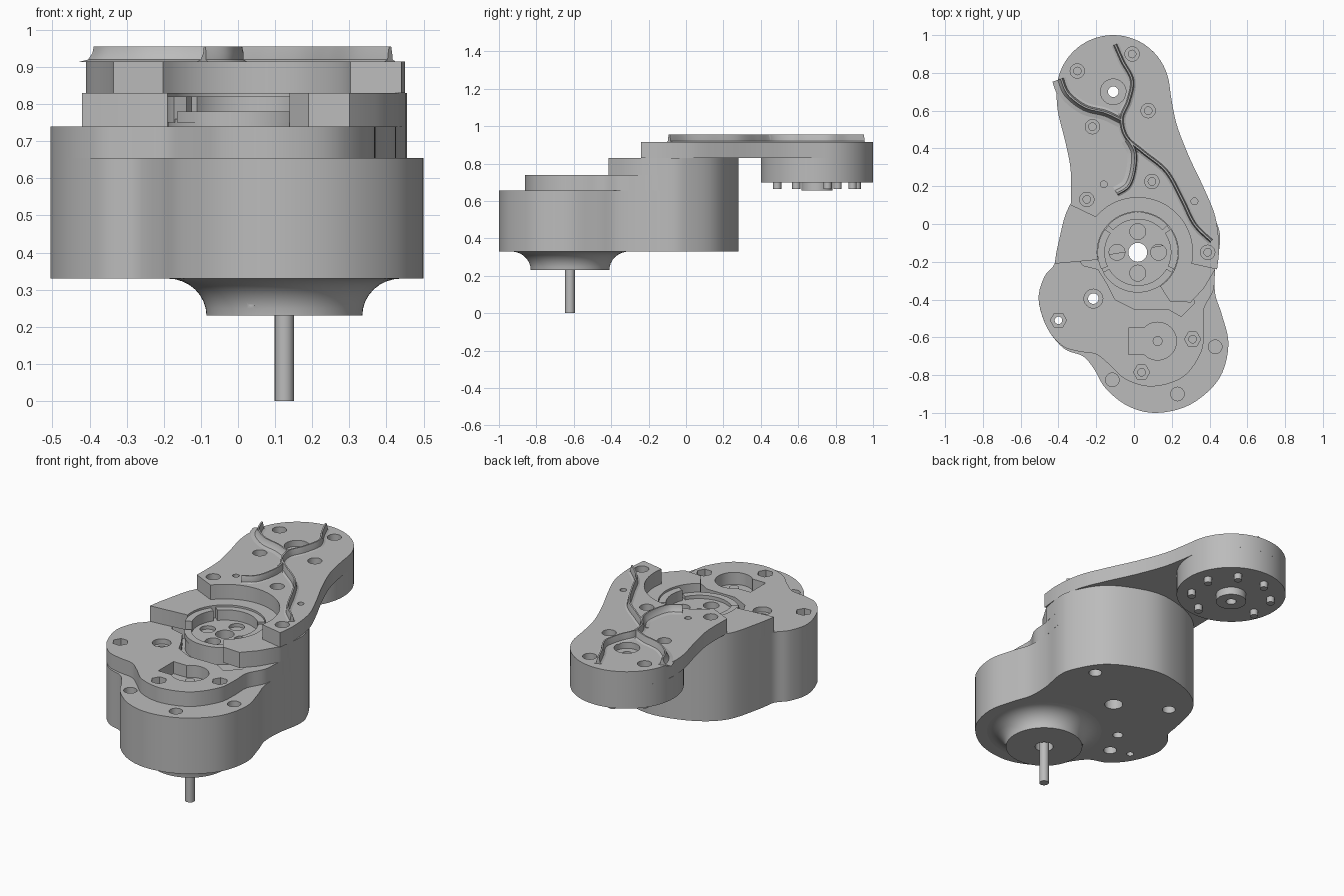
import bpy, bmesh, math
from mathutils import Vector

cube = bpy.data.objects.get("Cube")
if cube:
    bpy.data.objects.remove(cube, do_unlink=True)

grey = bpy.data.materials.new("machined_grey")
grey.use_nodes = True
grey.diffuse_color = (0.5, 0.5, 0.5, 1)
grey.node_tree.nodes["Principled BSDF"].inputs["Base Color"].default_value = (0.5, 0.5, 0.5, 1)

HUB = (0.02, -0.15)
MOTOR = (0.125, -0.62)
FOOT = (-0.11, 0.7)


def finish(name, bm):
    bmesh.ops.recalc_face_normals(bm, faces=bm.faces)
    mesh = bpy.data.meshes.new(name)
    bm.to_mesh(mesh)
    bm.free()
    mesh.materials.append(grey)
    ob = bpy.data.objects.new(name, mesh)
    bpy.context.scene.collection.objects.link(ob)
    return ob


def activate(ob):
    bpy.ops.object.select_all(action='DESELECT')
    ob.select_set(True)
    bpy.context.view_layer.objects.active = ob


def smooth(ob):
    activate(ob)
    bpy.ops.object.shade_smooth_by_angle(angle=math.radians(30))


def spline(pts, closed=True, steps=5):
    """Catmull-Rom curve through 2D points."""
    p = [Vector(q) for q in pts]
    n = len(p)
    get = (lambda i: p[i % n]) if closed else (lambda i: p[max(0, min(n - 1, i))])
    out = []
    for i in range(n if closed else n - 1):
        a, b, c, d = get(i - 1), get(i), get(i + 1), get(i + 2)
        for k in range(steps):
            t = k / steps
            out.append(0.5 * (2 * b + (c - a) * t + (2 * a - 5 * b + 4 * c - d) * t**2
                              + (3 * b - a - 3 * c + d) * t**3))
    return out if closed else out + [p[-1]]


def arc(c, r, start, end, n):
    return [(c[0] + r * math.cos(math.radians(start + (end - start) * i / n)),
             c[1] + r * math.sin(math.radians(start + (end - start) * i / n))) for i in range(n + 1)]


def prism(name, pts, z0, z1):
    bm = bmesh.new()
    low = [bm.verts.new((p[0], p[1], z0)) for p in pts]
    high = [bm.verts.new((p[0], p[1], z1)) for p in pts]
    bm.faces.new(low)
    bm.faces.new(high)
    for i in range(len(pts)):
        j = (i + 1) % len(pts)
        bm.faces.new((low[i], low[j], high[j], high[i]))
    return finish(name, bm)


def cyl(name, c, r, z0, z1, n=32):
    return prism(name, arc(c, r, 0, 360, n)[:-1], z0, z1)


def lathe(name, c, profile, n=64):
    """Revolve (radius, height) points about a vertical axis, closing the loop."""
    bm = bmesh.new()
    rings = [[bm.verts.new((x, y, z)) for x, y in arc(c, r, 0, 360, n)[:-1]] for r, z in profile]
    for a, b in zip(rings, rings[1:] + rings[:1]):
        for i in range(n):
            j = (i + 1) % n
            bm.faces.new((a[i], a[j], b[j], b[i]))
    return finish(name, bm)


def cut(ob, cutter):
    mod = ob.modifiers.new("cut", 'BOOLEAN')
    mod.operation = 'DIFFERENCE'
    mod.solver = 'EXACT'
    mod.object = cutter
    activate(ob)
    bpy.ops.object.modifier_apply(modifier="cut")
    bpy.data.objects.remove(cutter, do_unlink=True)


def drill(ob, spots, r, z0, z1, n=24):
    for c in spots:
        cut(ob, cyl("cutter", c, r, z0, z1, n))


# Outlines shared by the housing layers
rear = [(.43, -.24), (.455, -.1), (.44, 0), (.35, .15), (.2, .24), (.02, .28),
        (-.2, .22), (-.34, .1), (-.4, -.1), (-.42, -.21)]
left_lobe = [(-.475, -.28), (-.505, -.4), (-.46, -.55)]
nuts = [(-.4, -.51), (.31, -.61), (.04, -.785)]
bolts = [(.43, -.65), (-.115, -.825), (.23, -.9)]
dowel = (-.215, -.395)

# Lower housing
body = prism("lower_housing", spline(rear + left_lobe + [
    (-.37, -.66), (-.27, -.7), (-.21, -.77), (-.15, -.87), (-.03, -.965), (.12, -1),
    (.3, -.955), (.45, -.82), (.5, -.64), (.465, -.48), (.43, -.37)]), .33, .655)
drill(body, bolts, .036, .5, 1)
drill(body, [(.32, .05), (-.25, 0), (-.29, -.55)], .036, 0, .4)
drill(body, nuts, .02, 0, 1)
drill(body, [dowel], .028, 0, 1)
drill(body, [HUB], .05, 0, 1)

# Front deck with a sunken bay, nut seats and the shaft pocket
deck = prism("front_deck", spline(rear + left_lobe + [
    (-.38, -.645), (-.29, -.675), (-.2, -.69), (-.13, -.745), (-.04, -.825), (.1, -.86),
    (.26, -.81), (.355, -.68), (.37, -.56), (.37, -.45), (.42, -.35)]), .655, .74)
cut(deck, prism("cutter", [(-.29, -.19), (-.27, -.22), (-.19, -.24), (-.14, -.32), (-.1, -.4),
                           (0, -.45), (.18, -.45), (.25, -.49), (.32, -.42), (.25, -.1)], .68, 1))
drill(deck, nuts, .043, .7, 1, 6)
drill(deck, nuts, .02, .5, 1)
drill(deck, [dowel], .05, .71, 1)
drill(deck, [dowel], .028, .5, 1)
drill(deck, [HUB], .05, .5, 1)
x, y = MOTOR
cut(deck, prism("cutter", [(-.03, y - .07), (x, y - .07), (x, y + .07), (-.03, y + .07)], .67, 1))
drill(deck, [MOTOR], .1, .67, 1, 40)

# Rear block around the hub
block = prism("rear_block", spline(rear, False) + [
    (-.2, -.19), (.12, -.3), (.19, -.41), (.3, -.415), (.37, -.34)], .74, .83)
cut(block, cyl("cutter", HUB, .215, .6, 1, 64))

# Hub with four holes and a segmented rim
hub = cyl("hub", HUB, .21, .67, .76, 64)
drill(hub, [p for p in arc(HUB, .11, 0, 270, 3)], .042, .72, 1)
drill(hub, [HUB], .05, .5, 1)
for start, end, top in ((-150, -30, .78), (-25, 35, .82), (42, 138, .82), (145, 205, .82)):
    ring = prism("hub_rim", arc(HUB, .213, start, end, 24) + arc(HUB, .175, end, start, 24), .75, top)
    smooth(ring)

# Flared motor boss underneath, with its shaft
flare = [(.21 + .105 * (1 - math.cos(t * math.pi / 16)), .23 + .1 * math.sin(t * math.pi / 16))
         for t in range(9)]
boss = lathe("motor_boss", MOTOR, [(.05, .23)] + flare + [(.05, .33)])
drill(boss, [(.03, -.83)], .018, .2, .26)
shaft = cyl("shaft", MOTOR, .026, 0, .7, 24)

# Swinging arm with a round cut-out over the hub
arm = prism("arm", spline([(.44, -.24), (.45, -.12), (.43, .04), (.37, .19), (.29, .36), (.225, .53),
                           (.195, .68)], False)
            + arc(FOOT, .3, 8, 170, 32)
            + spline([(-.41, .67), (-.4, .58), (-.36, .42), (-.335, .28), (-.335, .1)], False)
            + arc(HUB, .29, 140, -12, 32), .83, .915)
screws = [(-.3, .81), (-.01, .9), (.075, .6), (-.22, .515), (.095, .225), (-.25, .13), (.39, -.15)]
drill(arm, screws, .038, .87, 1)
drill(arm, screws, .02, .8, 1)
drill(arm, [(-.16, .21), (.32, .12)], .018, .8, 1)
drill(arm, [FOOT], .068, .88, 1)
drill(arm, [FOOT], .028, .8, 1)

# Round foot below the arm's far end, with centre bush and pins
foot = cyl("arm_foot", FOOT, .3, .7, .83, 64)
drill(foot, [FOOT], .028, .6, .9)
bush = lathe("foot_bush", FOOT, [(.028, .655), (.083, .655), (.083, .71), (.028, .71)], 32)
for p in arc(FOOT, .22, -75, 195, 6):
    smooth(cyl("foot_pin", p, .022, .665, .71, 16))


# Branching raised ribs with concave flanks
def rib(name, pts, left, right):
    path = spline(pts, False, 8)
    section = [(left, .913), (left * .4, .92), (.008, .937), (.004, .955),
               (-.004, .955), (-.008, .937), (-right * .4, .92), (-right, .913)]
    bm = bmesh.new()
    rows = []
    for i, p in enumerate(path):
        d = (path[min(i + 1, len(path) - 1)] - path[max(i - 1, 0)]).normalized()
        rows.append([bm.verts.new((p.x - d.y * o, p.y + d.x * o, z)) for o, z in section])
    for a, b in zip(rows, rows[1:]):
        for i in range(len(section)):
            j = (i + 1) % len(section)
            bm.faces.new((a[i], a[j], b[j], b[i]))
    bm.faces.new(rows[0])
    bm.faces.new(rows[-1])
    smooth(finish(name, bm))


rib("long_rib", [(-.1, .95), (-.06, .86), (-.01, .76), (-.03, .65), (-.065, .56), (-.04, .46),
                 (.05, .38), (.17, .28), (.25, .14), (.32, 0), (.41, -.09)], .025, .025)
rib("side_rib", [(-.385, .77), (-.35, .69), (-.26, .62), (-.15, .59), (-.065, .55)], .03, .05)
rib("short_rib", [(-.03, .45), (.005, .38), (0, .28), (-.03, .2), (-.09, .16)], .02, .05)

for ob in (body, deck, block, hub, boss, shaft, arm, foot, bush):
    smooth(ob)
